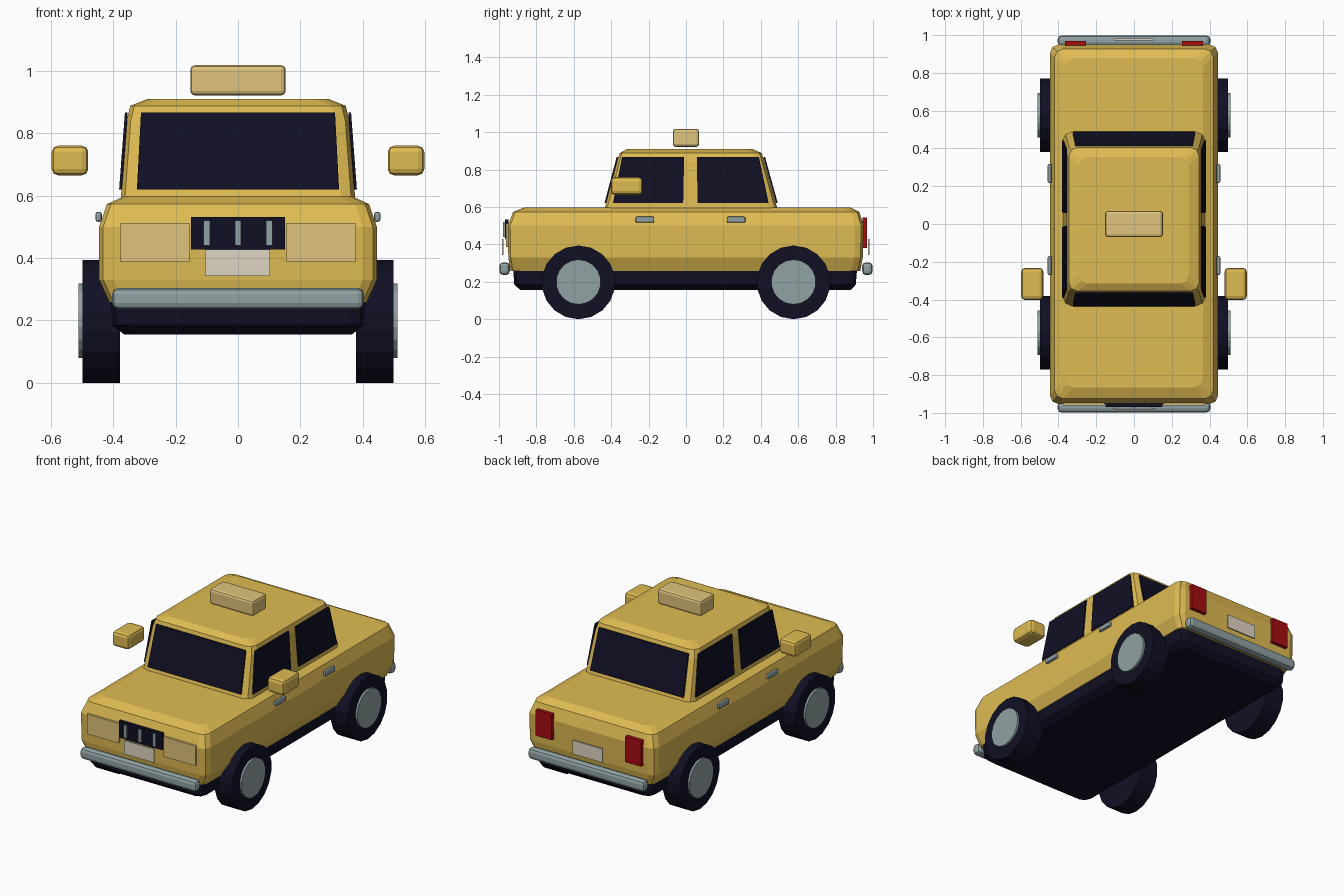
import bpy, bmesh, math
from mathutils import Matrix, Vector

if "Cube" in bpy.data.objects:
    bpy.data.objects.remove(bpy.data.objects["Cube"])


def material(name, rgb):
    m = bpy.data.materials.new(name)
    m.diffuse_color = (*rgb, 1)
    m.use_nodes = True
    m.node_tree.nodes["Principled BSDF"].inputs["Base Color"].default_value = m.diffuse_color
    return m


YELLOW = material("yellow_paint", (0.74, 0.50, 0.085))
TAN = material("warm_lamp", (0.74, 0.55, 0.20))
DARK = material("dark_navy", (0.005, 0.005, 0.018))
GREY = material("blue_grey_metal", (0.28, 0.36, 0.37))
RED = material("red_lamp", (0.38, 0.004, 0.006))
CREAM = material("cream_plate", (0.74, 0.67, 0.54))


def finish(name, bm, mat):
    bmesh.ops.recalc_face_normals(bm, faces=bm.faces[:])
    mesh = bpy.data.meshes.new(name)
    bm.to_mesh(mesh)
    bm.free()
    mesh.materials.append(mat)
    ob = bpy.data.objects.new(name, mesh)
    bpy.context.collection.objects.link(ob)
    return ob


def box(name, mat, x, y, z, bevel=0.0, segments=2):
    """Box given as (min, max) ranges, with optional rounded edges."""
    bm = bmesh.new()
    bmesh.ops.create_cube(bm, size=1)
    for v in bm.verts:
        v.co = Vector([(r[0] + r[1]) / 2 + c * (r[1] - r[0]) for r, c in zip((x, y, z), v.co)])
    if bevel:
        bmesh.ops.bevel(bm, geom=bm.edges[:], offset=bevel, segments=segments,
                        profile=0.5, affect='EDGES')
    return finish(name, bm, mat)


def loft(name, mat, levels, c):
    """Stack of rounded rectangles: (z, half width, front y, back y)."""
    bm = bmesh.new()
    rings = []
    k = 0.29 * c
    for z, hx, yf, yb in levels:
        right = [(hx - c, yf), (hx - k, yf + k), (hx, yf + c),
                 (hx, yb - c), (hx - k, yb - k), (hx - c, yb)]
        ring = right + [(-px, py) for px, py in reversed(right)]
        rings.append([bm.verts.new((px, py, z)) for px, py in ring])
    n = len(rings[0])
    for a, b in zip(rings, rings[1:]):
        for i in range(n):
            j = (i + 1) % n
            bm.faces.new((a[i], a[j], b[j], b[i]))
    bm.faces.new(rings[0][::-1])
    bm.faces.new(rings[-1])
    return finish(name, bm, mat)


def pane(name, mat, corners, inward):
    """Thin four-cornered plate; corners lie on its outer face."""
    bm = bmesh.new()
    outer = [bm.verts.new(p) for p in corners]
    inner = [bm.verts.new(Vector(p) + Vector(inward)) for p in corners]
    bm.faces.new(outer)
    bm.faces.new(inner[::-1])
    for i in range(4):
        j = (i + 1) % 4
        bm.faces.new((outer[i], inner[i], inner[j], outer[j]))
    return finish(name, bm, mat)


def disc(name, mat, x0, x1, y, z, radius, sides):
    bm = bmesh.new()
    bmesh.ops.create_cone(bm, cap_ends=True, segments=sides, radius1=radius,
                          radius2=radius, depth=abs(x1 - x0))
    turn = Matrix.Rotation(math.pi / 2, 4, 'X') @ Matrix.Rotation(math.pi / 2, 4, 'Y')
    bm.transform(Matrix.Translation(((x0 + x1) / 2, y, z)) @ turn)
    return finish(name, bm, mat)


# Main shells
loft("lower_chassis", DARK, [(0.155, 0.365, -0.885, 0.88), (0.185, 0.403, -0.918, 0.908),
                             (0.275, 0.408, -0.925, 0.915)], 0.045)
loft("car_body", YELLOW, [(0.258, 0.412, -0.938, 0.932), (0.33, 0.445, -0.95, 0.945),
                          (0.50, 0.445, -0.953, 0.95), (0.573, 0.42, -0.925, 0.927),
                          (0.598, 0.365, -0.865, 0.878)], 0.045)
loft("cabin", YELLOW, [(0.58, 0.3765, -0.438, 0.492), (0.84, 0.357, -0.369, 0.42),
                       (0.888, 0.345, -0.355, 0.405), (0.91, 0.29, -0.315, 0.355)], 0.045)

# Windscreen and rear window
W0, W1 = 0.62, 0.866
pane("windscreen", DARK, [(-0.324, -0.436, W0), (0.324, -0.436, W0),
                          (0.311, -0.371, W1), (-0.311, -0.371, W1)], (0, 0.009, 0))
pane("rear_window", DARK, [(-0.324, 0.491, W0), (0.324, 0.491, W0),
                           (0.311, 0.423, W1), (-0.311, 0.423, W1)], (0, -0.009, 0))

# Bumpers
for label, y in (("front", (-0.998, -0.942)), ("rear", (0.942, 0.998))):
    box(label + "_bumper", GREY, (-0.404, 0.404), y, (0.236, 0.304), 0.02)

# Grille with bars, number plates
box("grille", DARK, (-0.15, 0.15), (-0.969, -0.95), (0.428, 0.532))
for i, x in enumerate((-0.1, 0, 0.1)):
    box(f"grille_bar_{i + 1}", GREY, (x - 0.01, x + 0.01), (-0.978, -0.968), (0.44, 0.52))
box("front_number_plate", CREAM, (-0.105, 0.103), (-0.983, -0.975), (0.342, 0.428))
box("rear_number_plate", CREAM, (-0.105, 0.103), (0.972, 0.981), (0.342, 0.428))

# Roof sign
box("roof_sign", TAN, (-0.153, 0.153), (-0.07, 0.07), (0.921, 1.018), 0.015)

# Everything paired left and right
for side, s in (("left", -1), ("right", 1)):
    def span(a, b):
        return tuple(sorted((s * a, s * b)))

    # Side windows
    for label, b0, b1, t0, t1 in (("front", -0.39, -0.015, -0.342, -0.01),
                                  ("rear", 0.062, 0.442, 0.058, 0.39)):
        pane(f"{label}_{side}_window", DARK,
             [(s * 0.381, b0, W0), (s * 0.381, b1, W0),
              (s * 0.3625, t1, W1), (s * 0.3625, t0, W1)], (-s * 0.009, 0, 0))

    # Lamps
    box(f"{side}_headlight", TAN, span(0.155, 0.377), (-0.962, -0.945), (0.387, 0.512))
    box(f"{side}_tail_light", RED, span(0.255, 0.366), (0.945, 0.969), (0.382, 0.543))

    # Wing mirrors
    box(f"{side}_mirror", YELLOW, span(0.48, 0.597), (-0.402, -0.232), (0.665, 0.76), 0.02)

    # Door handles
    for label, y in (("front", -0.22), ("rear", 0.268)):
        box(f"{label}_{side}_door_handle", GREY, span(0.436, 0.457),
            (y - 0.05, y + 0.05), (0.516, 0.548), 0.008)

    # Wheels with hubcaps
    for label, y in (("front", -0.575), ("rear", 0.575)):
        disc(f"{label}_{side}_tyre", DARK, s * 0.378, s * 0.498, y, 0.197, 0.197, 18)
        disc(f"{label}_{side}_hubcap", GREY, s * 0.49, s * 0.511, y, 0.199, 0.12, 18)
